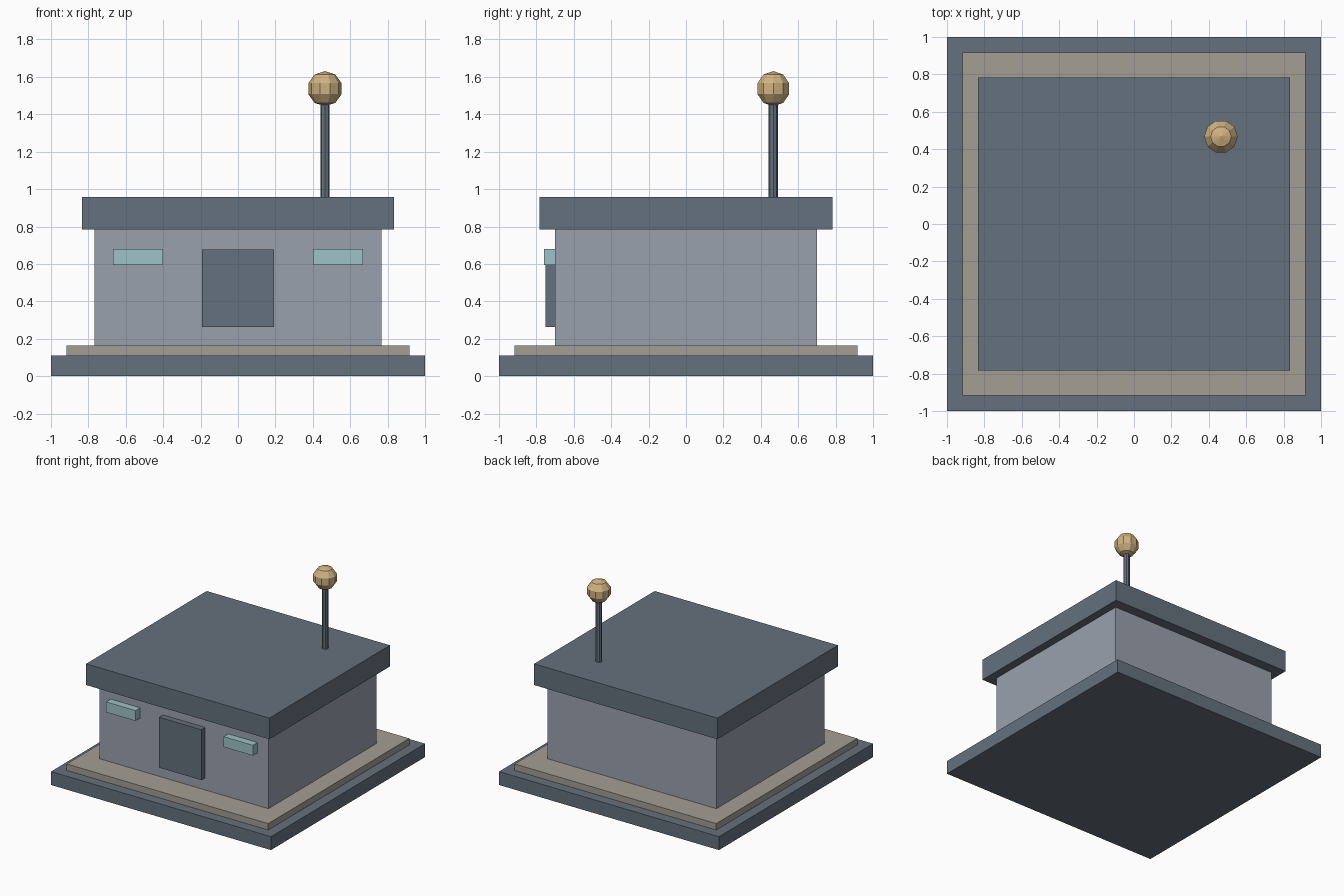
import bpy, bmesh, math

if "Cube" in bpy.data.objects:
    bpy.data.objects.remove(bpy.data.objects["Cube"])


def material(name, rgb):
    lin = [((c / 255 + 0.055) / 1.055) ** 2.4 for c in rgb]
    m = bpy.data.materials.new(name)
    m.diffuse_color = (*lin, 1)
    m.use_nodes = True
    m.node_tree.nodes["Principled BSDF"].inputs["Base Color"].default_value = m.diffuse_color
    return m


SLATE = material("slate", (101, 113, 125))
WALL = material("pale grey", (154, 161, 173))
STONE = material("warm stone", (163, 158, 148))
GLASS = material("pale teal", (157, 196, 199))
BRASS = material("tan", (207, 178, 130))


def finish(name, bm, mat):
    bmesh.ops.recalc_face_normals(bm, faces=bm.faces)
    mesh = bpy.data.meshes.new(name)
    bm.to_mesh(mesh)
    bm.free()
    mesh.materials.append(mat)
    ob = bpy.data.objects.new(name, mesh)
    bpy.context.collection.objects.link(ob)
    return ob


def box(name, x, y, z, mat):
    """Box from (min, max) ranges."""
    bm = bmesh.new()
    bmesh.ops.create_cube(bm, size=1)
    for v in bm.verts:
        v.co = [r[0] if c < 0 else r[1] for c, r in zip(v.co, (x, y, z))]
    return finish(name, bm, mat)


def lathe(name, profile, sides, loc, mat):
    """Flat-faced revolved solid; first and last rings are closed by a fan or cap."""
    bm = bmesh.new()
    rings = []
    for r, z in profile:
        n = 1 if r == 0 else sides
        rings.append([bm.verts.new((r * math.cos(math.tau * i / sides),
                                    r * math.sin(math.tau * i / sides), z))
                      for i in range(n)])
    for a, b in zip(rings, rings[1:]):
        for i in range(sides):
            j = (i + 1) % sides
            quad = [a[i % len(a)], a[j % len(a)], b[j % len(b)], b[i % len(b)]]
            bm.faces.new(list(dict.fromkeys(quad)))
    for ring in (rings[0], rings[-1]):
        if len(ring) > 1:
            bm.faces.new(ring)
    ob = finish(name, bm, mat)
    ob.location = loc
    return ob


# stepped footing
box("base", (-1, 1), (-1, 1), (0, 0.11), SLATE)
box("floor_slab", (-0.916, 0.916), (-0.916, 0.916), (0.11, 0.163), STONE)

# building body and overhanging roof
box("walls", (-0.767, 0.767), (-0.70, 0.70), (0.163, 0.785), WALL)
box("roof", (-0.833, 0.833), (-0.783, 0.783), (0.783, 0.957), SLATE)

# front door and a window on each side
box("door", (-0.192, 0.192), (-0.75, -0.69), (0.263, 0.677), SLATE)
for side, name in ((-1, "window_left"), (1, "window_right")):
    xs = sorted((side * 0.40, side * 0.667))
    box(name, xs, (-0.76, -0.69), (0.595, 0.68), GLASS)

# antenna mast with faceted ball
lathe("mast", [(0.025, 0.95), (0.025, 1.48)], 8, (0.465, 0.467, 0), SLATE)
R = 0.094
ball = [(0 if k in (0, 5) else R * math.sin(math.pi * k / 5),
         -R * math.cos(math.pi * k / 5)) for k in range(6)]
lathe("mast_ball", ball, 10, (0.465, 0.467, 1.537), BRASS)
